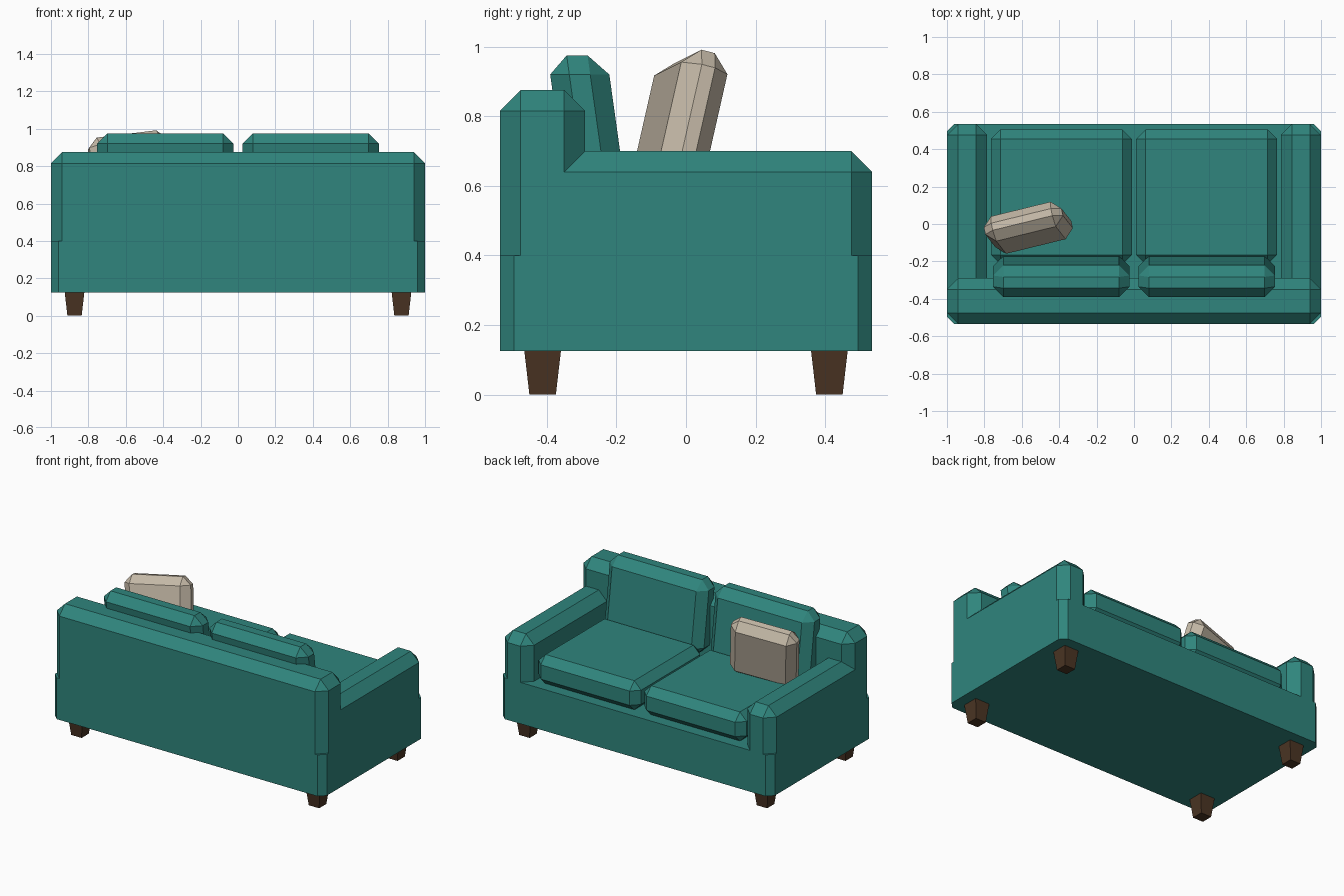
import bpy, bmesh, math
from mathutils import Matrix, Vector

if "Cube" in bpy.data.objects:
    bpy.data.objects.remove(bpy.data.objects["Cube"])


def material(name, rgb):
    m = bpy.data.materials.new(name)
    m.diffuse_color = (*rgb, 1)
    m.use_nodes = True
    m.node_tree.nodes["Principled BSDF"].inputs["Base Color"].default_value = m.diffuse_color
    return m


TEAL = material("teal fabric", (0.029, 0.235, 0.205))
BEIGE = material("beige fabric", (0.56, 0.49, 0.39))
WOOD = material("dark wood", (0.07, 0.035, 0.017))


def finish(name, bm, mat):
    bmesh.ops.recalc_face_normals(bm, faces=bm.faces)
    me = bpy.data.meshes.new(name)
    bm.to_mesh(me)
    bm.free()
    me.materials.append(mat)
    ob = bpy.data.objects.new(name, me)
    bpy.context.collection.objects.link(ob)
    return ob


def box(name, lo, hi, bevel, mat=TEAL, edges="all", shear=0.0):
    """Chamfered box; edges = all, vertical, or open (bottom rim left sharp)."""
    lo, hi = Vector(lo), Vector(hi)
    mid, size = (lo + hi) / 2, hi - lo
    bm = bmesh.new()
    bmesh.ops.create_cube(bm, size=1)
    bmesh.ops.transform(bm, matrix=Matrix.Translation(mid) @ Matrix.Diagonal((*size, 1)), verts=bm.verts)

    def chosen(e):
        za, zb = (v.co.z for v in e.verts)
        if edges == "vertical":
            return abs(za - zb) > 1e-4
        if edges == "open":
            return max(za, zb) > mid.z
        return True

    bmesh.ops.bevel(bm, geom=[e for e in bm.edges if chosen(e)], offset=bevel,
                    offset_type='OFFSET', segments=1, affect='EDGES')
    for v in bm.verts:
        v.co.y += shear * (v.co.z - hi.z)
    return finish(name, bm, mat)


# Frame: base, backrest (at -y) and two arms
box("base", (-1, -0.535, 0.125), (1, 0.535, 0.40), 0.04, edges="vertical")
box("backrest", (-1, -0.535, 0.40), (1, -0.29, 0.875), 0.06, edges="open")

for side, s in (("left", -1), ("right", 1)):
    def span(a, b):
        return sorted((s * a, s * b))

    x0, x1 = span(0.785, 1.0)
    box(side + "_arm", (x0, -0.45, 0.40), (x1, 0.535, 0.70), 0.06, edges="open")

    # Seat cushion
    x0, x1 = span(0.012, 0.765)
    box(side + "_seat_cushion", (x0, -0.215, 0.395), (x1, 0.505, 0.59), 0.05)

    # Back cushion, leaning against the backrest
    x0, x1 = span(0.025, 0.753)
    box(side + "_back_cushion", (x0, -0.398, 0.50), (x1, -0.228, 0.975), 0.055, shear=-0.14)

    # Tapered square legs
    for end, t in (("front", -1), ("rear", 1)):
        bm = bmesh.new()
        r = math.sqrt(2)
        bmesh.ops.create_cone(bm, cap_ends=True, segments=4, radius1=0.038 * r,
                              radius2=0.0525 * r, depth=0.125)
        bmesh.ops.transform(bm, verts=bm.verts,
                            matrix=Matrix.Translation((s * 0.874, t * 0.412, 0.0625))
                            @ Matrix.Rotation(math.radians(45), 4, 'Z'))
        finish(f"{end}_{side}_leg", bm, WOOD)

# Loose throw pillow, turned and tilted
pillow = box("throw_pillow", (-0.215, -0.07, -0.205), (0.215, 0.07, 0.205), 0.05, BEIGE)
pillow.matrix_world = (Matrix.Translation((-0.565, -0.02, 0.77))
                       @ Matrix.Rotation(math.radians(12), 4, 'Z')
                       @ Matrix.Rotation(math.radians(-14.5), 4, 'X')
                       @ Matrix.Rotation(math.radians(-7), 4, 'Y'))
